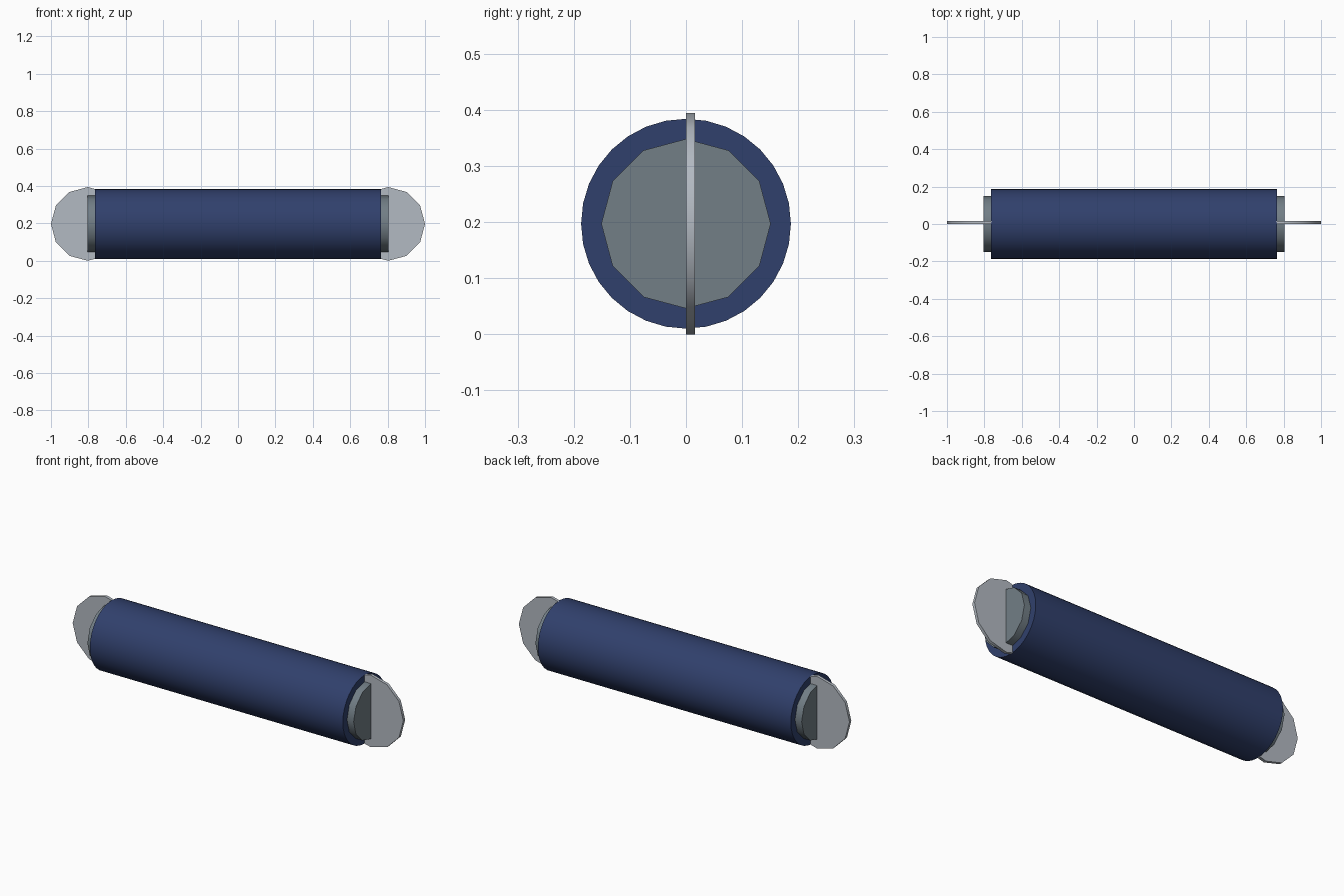
import bpy
import math
from mathutils import Matrix

if "Cube" in bpy.data.objects:
    bpy.data.objects.remove(bpy.data.objects["Cube"], do_unlink=True)

AXIS_Z = 0.197  # height of the roller's axis


def material(name, color):
    mat = bpy.data.materials.new(name)
    mat.use_nodes = True
    mat.diffuse_color = (*color, 1)
    mat.node_tree.nodes["Principled BSDF"].inputs["Base Color"].default_value = (*color, 1)
    return mat


def cylinder(name, sides, radius, depth, axis, center, mat):
    """Capped cylinder along axis 'X' or 'Y', with corners at top and bottom."""
    bpy.ops.mesh.primitive_cylinder_add(vertices=sides, radius=radius, depth=depth)
    obj = bpy.context.object
    obj.name = name
    turn = Matrix.Rotation(math.pi / 2, 4, 'Y' if axis == 'X' else 'X')
    obj.data.transform(turn)
    obj.location = center
    obj.data.materials.append(mat)
    bpy.ops.object.shade_smooth_by_angle(angle=math.radians(40))
    return obj


blue = material("navy blue", (0.03, 0.051, 0.15))
steel = material("dark steel", (0.168, 0.209, 0.238))
silver = material("light silver", (0.45, 0.49, 0.54))

# Main roller body and the core that sticks out of both ends
cylinder("roller_body", 32, 0.187, 1.53, 'X', (0, 0, AXIS_Z), blue)
cylinder("inner_core", 12, 0.151, 1.61, 'X', (0, 0, AXIS_Z), steel)

# Thin upright disc at each end, half sunk into the roller
for side, x in (("left", 0.803), ("right", -0.803)):
    cylinder(side + "_end_disc", 12, 0.197, 0.016, 'Y', (x, 0.008, AXIS_Z), silver)
